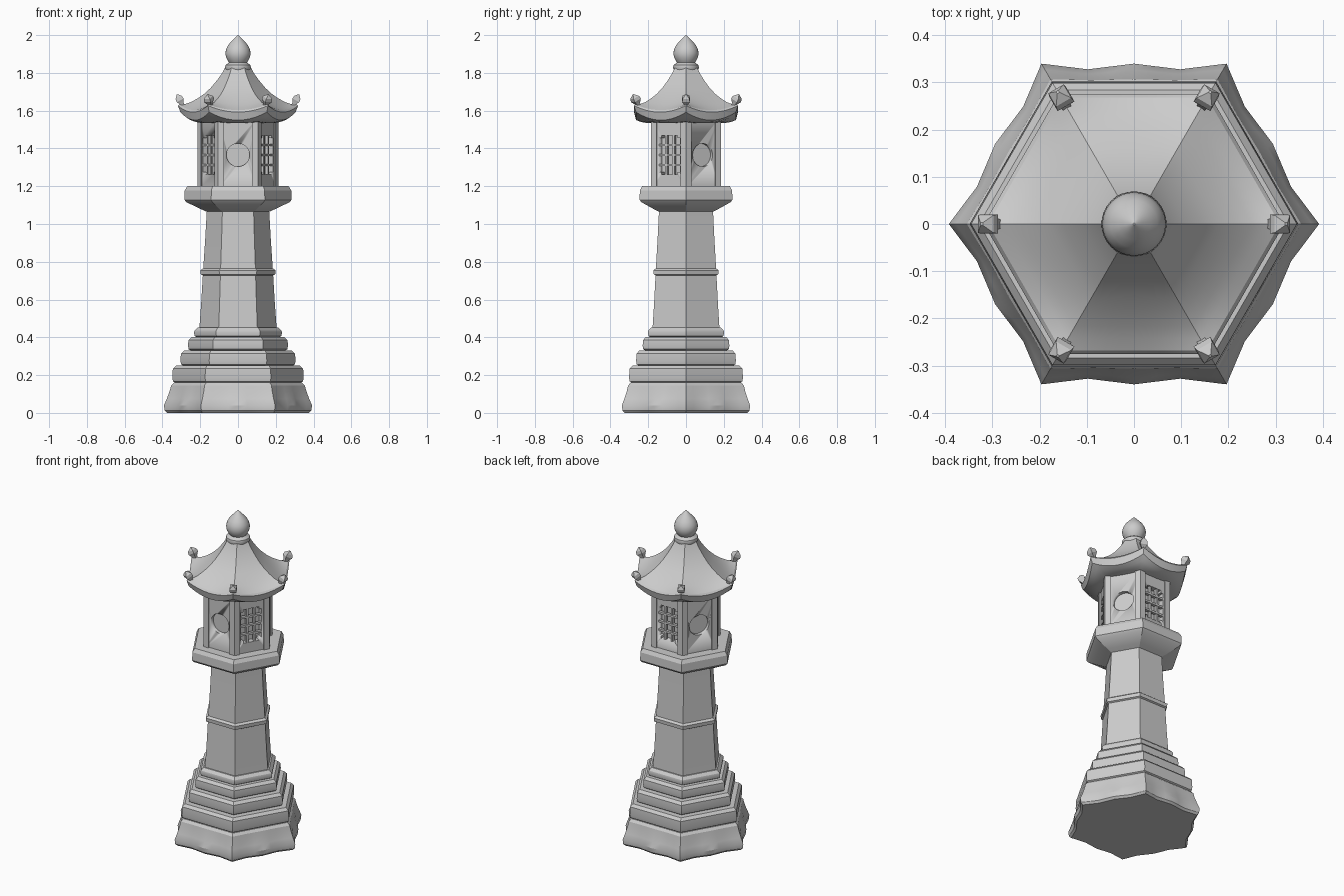
import bpy, bmesh
from math import cos, sin, pi, radians
from mathutils import Vector, Matrix

if "Cube" in bpy.data.objects:
    bpy.data.objects.remove(bpy.data.objects["Cube"])


def finish(name, bm, angle=25):
    bmesh.ops.recalc_face_normals(bm, faces=bm.faces)
    me = bpy.data.meshes.new(name)
    bm.to_mesh(me)
    bm.free()
    me.shade_smooth()
    me.set_sharp_from_angle(angle=radians(angle))
    ob = bpy.data.objects.new(name, me)
    bpy.context.collection.objects.link(ob)
    return ob


def add_loft(bm, rings):
    vs = [[bm.verts.new(p) for p in r] for r in rings]
    n = len(vs[0])
    for a, b in zip(vs, vs[1:]):
        for i in range(n):
            j = (i + 1) % n
            bm.faces.new((a[i], a[j], b[j], b[i]))
    bm.faces.new(vs[0][::-1])
    bm.faces.new(vs[-1])


def loft(name, rings, angle=25):
    bm = bmesh.new()
    add_loft(bm, rings)
    return finish(name, bm, angle)


def hex_ring(r, z, n=1, lift=0.0, wave=0.0):
    """Hexagon with n points per side, raised corners and optional wavy sides."""
    pts = []
    for k in range(6):
        a = Vector((cos(k * pi / 3), sin(k * pi / 3), 0)) * r
        b = Vector((cos((k + 1) * pi / 3), sin((k + 1) * pi / 3), 0)) * r
        nrm = (a + b).normalized()
        for i in range(n):
            t = i / n
            p = a.lerp(b, t) - nrm * wave * sin(2 * pi * t) ** 2
            p.z = z + lift * abs(2 * t - 1) ** 2
            pts.append(p)
    return pts


def hex_part(name, profile):
    return loft(name, [hex_ring(r, z) for r, z in profile])


def circle_ring(r, z, n=32):
    return [Vector((r * cos(2 * pi * i / n), r * sin(2 * pi * i / n), z)) for i in range(n)]


def add_prism(bm, poly, deg, d0, d1):
    """Extrude a (sideways, z) outline along a wall direction."""
    a = radians(deg)
    nrm, u = Vector((cos(a), sin(a), 0)), Vector((-sin(a), cos(a), 0))
    add_loft(bm, [[nrm * d + u * x + Vector((0, 0, z)) for x, z in poly] for d in (d0, d1)])


def rect(x, z, w, h):
    return [(x - w / 2, z - h / 2), (x + w / 2, z - h / 2), (x + w / 2, z + h / 2), (x - w / 2, z + h / 2)]


# Flared foot with wavy lower edge
loft("base_foot", [hex_ring(r, z, 8, 0, w) for r, z, w in (
    (.375, 0, .012), (.388, .012, .012), (.392, .04, .012), (.377, .075, .009),
    (.362, .115, .004), (.354, .145, .002), (.338, .16, 0))])

# Stepped tiers
for i, (r, z0, z1) in enumerate(((.348, .155, .25), (.305, .245, .33),
                                 (.265, .325, .402), (.233, .395, .452))):
    hex_part(f"base_tier_{i + 1}", [(r - .025, z0), (r - .004, z0 + .012), (r, z0 + .03),
                                    (r - .003, z1 - .016), (r - .02, z1)])

# Tapered column and its band
hex_part("column", [(.205, .44), (.195, .58), (.185, .75), (.173, .93), (.164, 1.09)])
hex_part("column_band", [(.18, .725), (.197, .733), (.199, .755), (.18, .768)])

# Platform
hex_part("platform", [(.165, 1.065), (.195, 1.078), (.272, 1.115), (.284, 1.128),
                      (.282, 1.178), (.268, 1.2)])

# Lantern room with recessed round and lattice windows
room = hex_part("lantern_room", [(.203, 1.19), (.203, 1.56)])
AP = .203 * cos(pi / 6)
ZC = 1.365
cut = bmesh.new()
disc = [(.061 * cos(2 * pi * i / 32), ZC + .061 * sin(2 * pi * i / 32)) for i in range(32)]
for deg in (-90, 30, 150):
    add_prism(cut, disc, deg, AP - .022, AP + .05)
w, h, c = .064, .104, .015
quarter = [(w, h - c), (w - c, h - c), (w - c, h)]
notched = (quarter + [(-x, z) for x, z in quarter[::-1]] + [(-x, -z) for x, z in quarter]
           + [(x, -z) for x, z in quarter[::-1]])
notched = [(x, z + ZC) for x, z in notched]
for deg in (-30, 90, 210):
    add_prism(cut, notched, deg, AP - .035, AP + .05)
cutter = finish("window_cutter", cut)
cutter.hide_render = True
mod = room.modifiers.new("windows", 'BOOLEAN')
mod.operation, mod.solver, mod.object = 'DIFFERENCE', 'EXACT', cutter
bpy.context.view_layer.update()
room.data = bpy.data.meshes.new_from_object(room.evaluated_get(bpy.context.evaluated_depsgraph_get()))
room.modifiers.clear()
bpy.data.objects.remove(cutter)

# Lattice bars
bars = bmesh.new()
for deg in (-30, 90, 210):
    for x in (-.023, .023):
        add_prism(bars, rect(x, ZC, .012, .212), deg, AP - .02, AP - .003)
    for z in (-.053, 0, .053):
        add_prism(bars, rect(0, ZC + z, .13, .012), deg, AP - .018, AP)
finish("window_lattice", bars)

# Corner posts wrapping the room
posts = bmesh.new()
corners = hex_ring(.214, 0)
for k in range(6):
    p, q, s = corners[k], corners[k - 1], corners[(k + 1) % 6]
    sec = [p + (q - p).normalized() * .034, p, p + (s - p).normalized() * .034, p * .8]
    add_loft(posts, [[v + Vector((0, 0, z)) for v in sec] for z in (1.19, 1.555)])
finish("corner_posts", posts)

# Concave roof with upturned corners
loft("roof", [hex_ring(r, z, 10, l) for r, z, l in (
    (.18, 1.535, 0), (.235, 1.534, .01), (.275, 1.54, .025), (.305, 1.55, .042),
    (.318, 1.592, .035), (.309, 1.603, .03), (.28, 1.617, .018), (.25, 1.635, .01),
    (.215, 1.66, .004), (.18, 1.688, 0), (.145, 1.72, 0), (.11, 1.762, 0),
    (.083, 1.8, 0), (.07, 1.825, 0))], 22)

# Pointed ornaments on the roof corners
orn = bmesh.new()
for k in range(6):
    m = (Matrix.Rotation(k * pi / 3, 4, 'Z') @ Matrix.Translation((.285, 0, 1.615))
         @ Matrix.Rotation(radians(28), 4, 'Y') @ Matrix.Rotation(pi / 4, 4, 'Z'))
    add_loft(orn, [[m @ p for p in circle_ring(r, z, 4)] for r, z in (
        (.012, 0), (.015, .025), (.029, .045), (.026, .062), (.004, .08))])
finish("roof_ornaments", orn)

# Collar and onion finial
loft("finial_collar", [circle_ring(r, z) for r, z in (
    (.05, 1.808), (.064, 1.815), (.069, 1.828), (.066, 1.842), (.052, 1.851), (.042, 1.86))], 40)
loft("finial", [circle_ring(r, z) for r, z in (
    (.04, 1.845), (.053, 1.862), (.063, 1.882), (.067, 1.905), (.062, 1.928),
    (.05, 1.95), (.034, 1.968), (.018, 1.985), (.002, 2.0))], 40)
